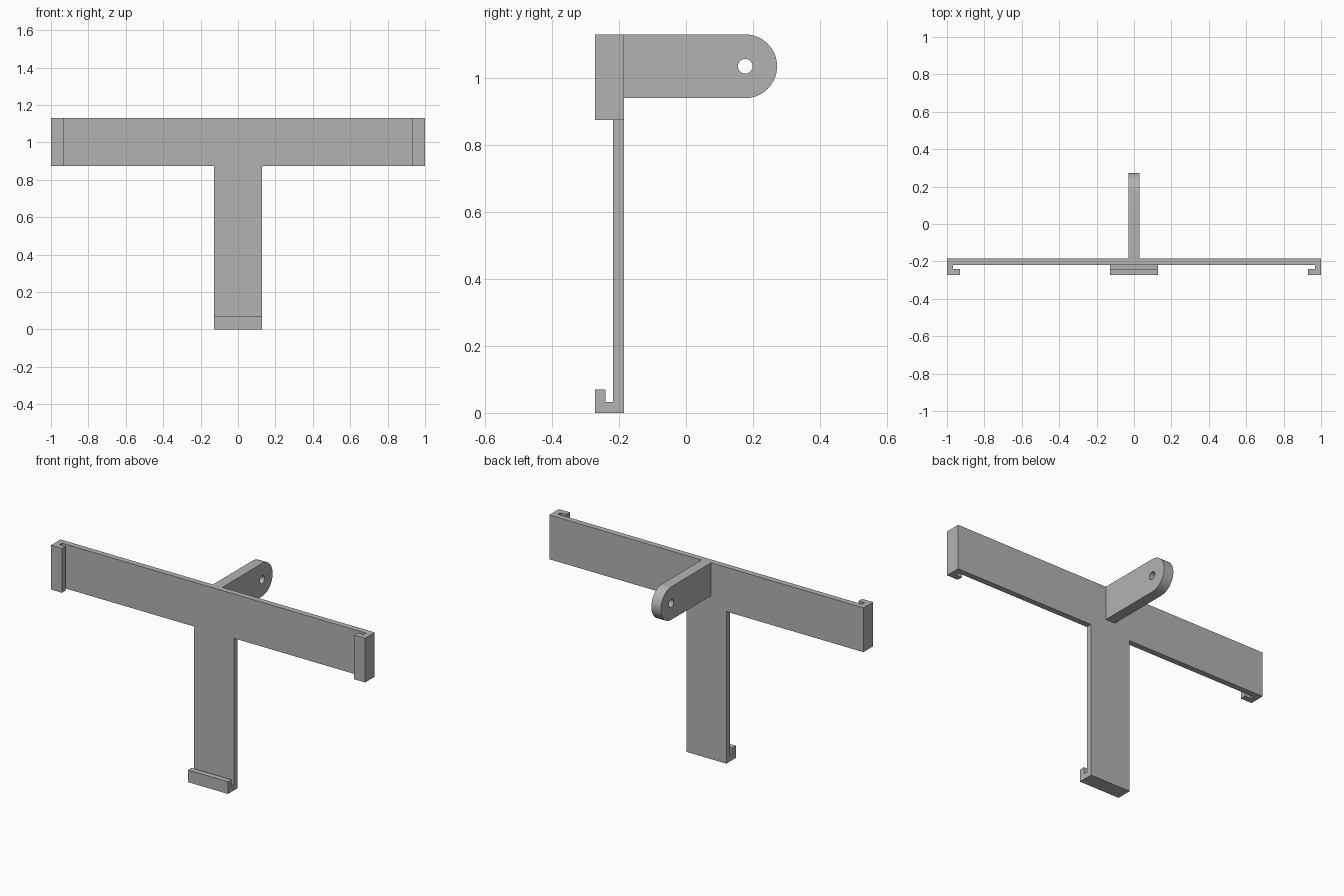
import bpy, bmesh, math
from mathutils import Matrix, Vector

if "Cube" in bpy.data.objects:
    bpy.data.objects.remove(bpy.data.objects["Cube"])

grey = bpy.data.materials.new("plain_grey")
grey.use_nodes = True
GREY = (0.45, 0.45, 0.45, 1)
grey.diffuse_color = GREY
grey.node_tree.nodes["Principled BSDF"].inputs["Base Color"].default_value = GREY


def extrude(name, loops, place, direction):
    """Fill closed 2D loops (later loops are holes) and extrude them."""
    bm = bmesh.new()
    edges = []
    for loop in loops:
        verts = [bm.verts.new(place(u, v)) for u, v in loop]
        edges += [bm.edges.new((a, b)) for a, b in zip(verts, verts[1:] + verts[:1])]
    bmesh.ops.triangle_fill(bm, use_beauty=True, use_dissolve=False, edges=edges)
    cap = bmesh.ops.extrude_face_region(bm, geom=bm.faces[:], use_keep_orig=True)
    moved = [g for g in cap["geom"] if isinstance(g, bmesh.types.BMVert)]
    bmesh.ops.translate(bm, verts=moved, vec=direction)
    bmesh.ops.recalc_face_normals(bm, faces=bm.faces[:])
    mesh = bpy.data.meshes.new(name)
    bm.to_mesh(mesh)
    bm.free()
    mesh.materials.append(grey)
    obj = bpy.data.objects.new(name, mesh)
    bpy.context.collection.objects.link(obj)
    return obj


def arc(cy, cz, radius, start, end, steps):
    angles = [start + (end - start) * i / steps for i in range(steps + 1)]
    return [(cy + radius * math.cos(a), cz + radius * math.sin(a)) for a in angles]


# Shared depths and heights
BACK, PLATE, SLOT, FRONT = -0.185, -0.218, -0.24, -0.272
BAR_LOW, TOP = 0.875, 1.13
HALF_STEM, HALF_TAB = 0.127, 0.03
WALL, LIP = 0.032, 0.07

# Crossbar with a hook turned inward at each end
half = [(1, BACK), (1, FRONT), (1 - LIP, FRONT), (1 - LIP, SLOT),
        (1 - WALL, SLOT), (1 - WALL, PLATE)]
bar = half + [(-x, y) for x, y in reversed(half)]
extrude("crossbar", [bar], lambda x, y: (x, y, BAR_LOW), Vector((0, 0, TOP - BAR_LOW)))

# Stem with an upturned hook at its foot
stem = [(BACK, BAR_LOW), (BACK, 0), (FRONT, 0), (FRONT, LIP), (SLOT, LIP),
        (SLOT, WALL), (PLATE, WALL), (PLATE, BAR_LOW)]
extrude("stem", [stem], lambda y, z: (-HALF_STEM, y, z), Vector((2 * HALF_STEM, 0, 0)))

# Rounded rear tab with a pin hole
RADIUS = 0.095
cy, cz = 0.272 - RADIUS, TOP - RADIUS
outline = [(BACK, TOP - 2 * RADIUS)] + arc(cy, cz, RADIUS, -math.pi / 2, math.pi / 2, 32)
outline.append((BACK, TOP))
hole = arc(cy, cz, 0.022, 0, 2 * math.pi, 32)[:-1]
tab = extrude("rear_tab", [outline, hole], lambda y, z: (-HALF_TAB, y, z),
              Vector((2 * HALF_TAB, 0, 0)))

# Smooth the round edges only
bpy.ops.object.select_all(action="DESELECT")
tab.select_set(True)
bpy.context.view_layer.objects.active = tab
bpy.ops.object.shade_smooth_by_angle(angle=math.radians(30))
